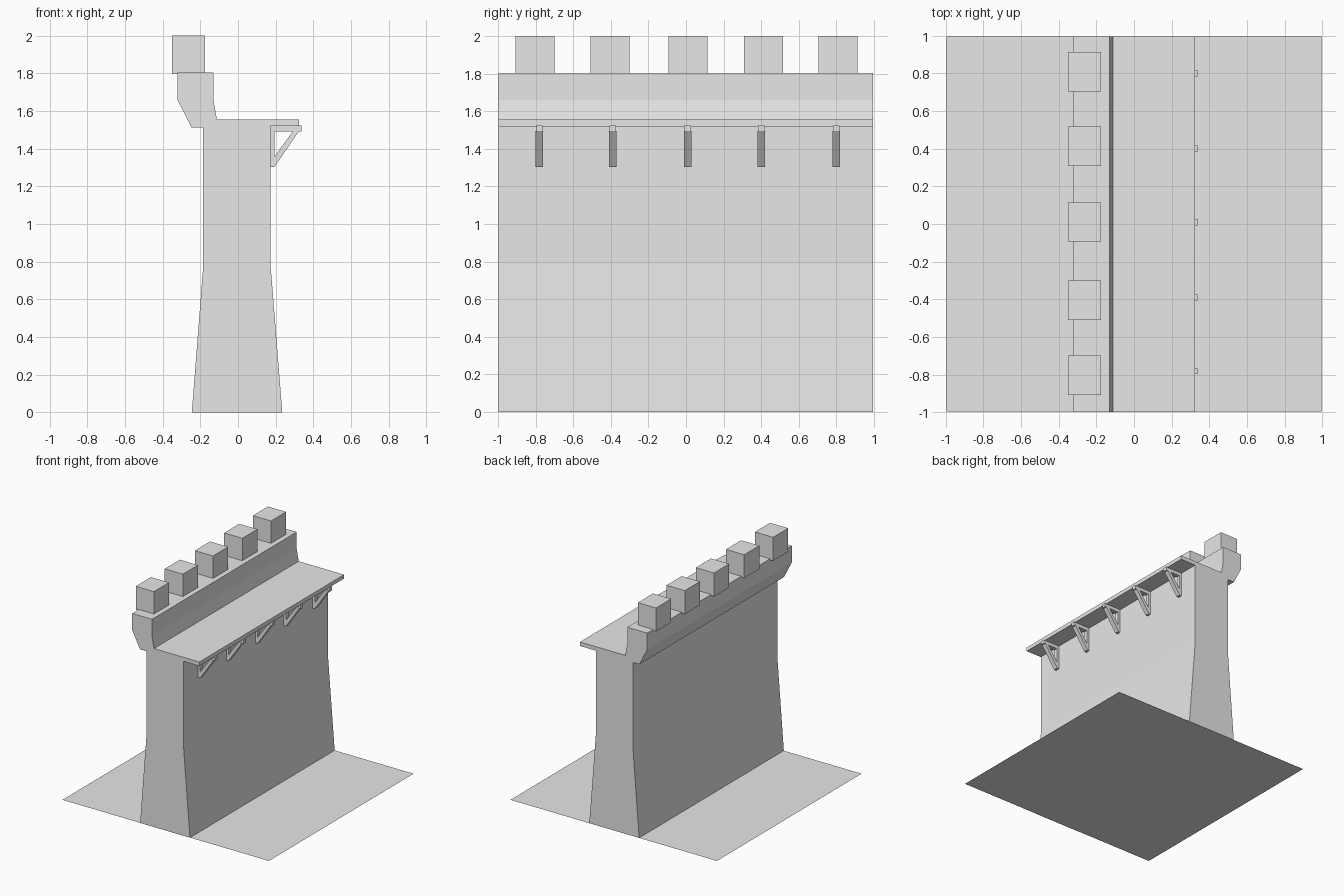
import bpy
import bmesh

cube = bpy.data.objects.get("Cube")
if cube:
    bpy.data.objects.remove(cube, do_unlink=True)

stone = bpy.data.materials.new("plain_grey")
stone.use_nodes = True
grey = (0.8, 0.8, 0.8, 1)
stone.diffuse_color = grey
stone.node_tree.nodes["Principled BSDF"].inputs["Base Color"].default_value = grey


def extrude_profiles(name, profiles, open_base=False):
    """Extrude (x, z) outlines along y; each item is (points, y_min, y_max)."""
    bm = bmesh.new()
    for points, y_min, y_max in profiles:
        face = bm.faces.new([bm.verts.new((x, y_min, z)) for x, z in points])
        result = bmesh.ops.extrude_face_region(bm, geom=[face], use_keep_orig=True)
        moved = [v for v in result["geom"] if isinstance(v, bmesh.types.BMVert)]
        bmesh.ops.translate(bm, verts=moved, vec=(0, y_max - y_min, 0))
    bmesh.ops.recalc_face_normals(bm, faces=bm.faces)
    if open_base:
        base = [f for f in bm.faces if all(v.co.z < 0.001 for v in f.verts)]
        bmesh.ops.delete(bm, geom=base, context="FACES_ONLY")
    mesh = bpy.data.meshes.new(name)
    bm.to_mesh(mesh)
    bm.free()
    mesh.materials.append(stone)
    obj = bpy.data.objects.new(name, mesh)
    bpy.context.collection.objects.link(obj)
    return obj


def rect(x0, x1, z0, z1):
    return [(x0, z0), (x1, z0), (x1, z1), (x0, z1)]


# Ground sheet
bpy.ops.mesh.primitive_plane_add(size=1, location=(0, 0, 0))
ground = bpy.context.object
ground.name = "ground"
ground.scale = (1.99, 1.99, 1)
ground.data.materials.append(stone)

# Wall with flared foot, overhanging parapet and walkway
wall_outline = [
    (-0.245, 0), (0.235, 0), (0.172, 0.79), (0.172, 1.52),
    (0.325, 1.52), (0.325, 1.555), (-0.112, 1.555), (-0.131, 1.66),
    (-0.131, 1.805), (-0.322, 1.805), (-0.322, 1.66), (-0.247, 1.513),
    (-0.185, 1.513), (-0.185, 0.77),
]
extrude_profiles("wall", [(wall_outline, -0.997, 0.995)], open_base=True)

# Merlons along the parapet
for i, y in enumerate((-0.803, -0.405, 0.01, 0.413, 0.808)):
    extrude_profiles(f"merlon_{i + 1}",
                     [(rect(-0.35, -0.175, 1.795, 2), y - 0.104, y + 0.104)])

# Triangular brackets under the walkway
strut = [(0.185, 1.32), (0.194, 1.303), (0.325, 1.495), (0.293, 1.495), (0.185, 1.345)]
for i, y in enumerate((-0.78, -0.39, 0.01, 0.4, 0.8)):
    extrude_profiles(f"bracket_{i + 1}", [
        (rect(0.17, 0.194, 1.303, 1.51), y - 0.017, y + 0.017),
        (rect(0.172, 0.336, 1.49, 1.523), y - 0.017, y + 0.017),
        (strut, y - 0.02, y + 0.02),
    ])
